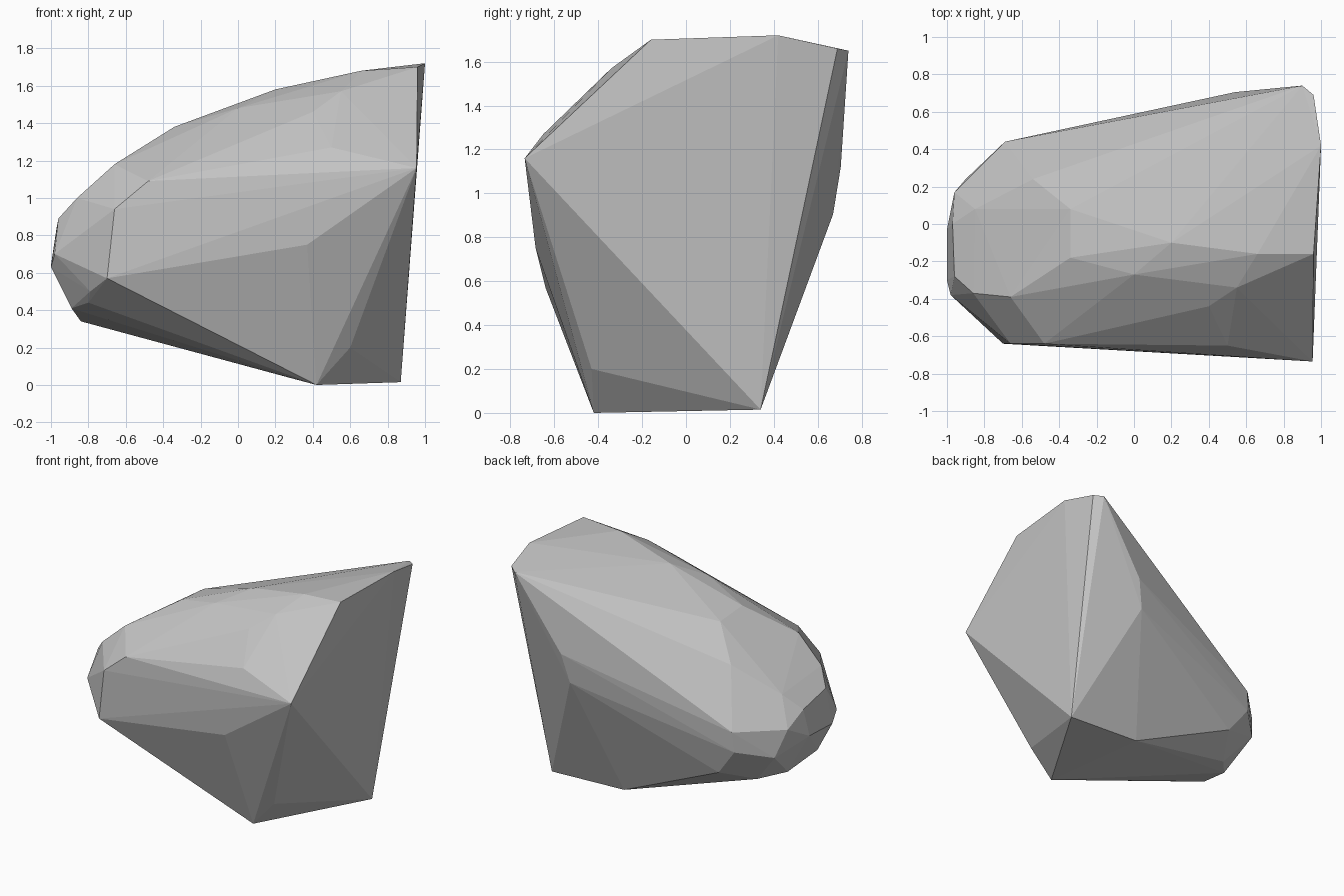
import bpy, bmesh

# Corner points of the boulder, grouped by region
wide_end = [(1, .42, 1.72), (.96, .69, 1.66), (.90, .74, 1.65), (.96, -.16, 1.70),
            (.955, -.735, 1.16), (.87, .34, .015)]
base = [(.42, -.42, 0), (.60, -.43, .20), (.27, .345, .04)]
back = [(.49, .67, .905), (.54, .705, 1.12)]
ridge = [(.66, -.16, 1.68), (.20, -.10, 1.58), (-.34, -.18, 1.38), (-.34, .08, 1.36),
         (0, -.27, 1.48), (.55, -.34, 1.57), (.40, -.44, 1.46), (.10, -.35, 1.44),
         (-.25, -.37, 1.31)]
front = [(.50, -.65, 1.27), (-.48, -.64, 1.09), (-.66, -.64, .94), (-.70, -.64, .57),
         (.37, -.685, .75), (-.57, -.48, 1.13)]
nose_top = [(-.66, -.39, 1.18), (-.86, -.37, 1.0), (-.96, -.28, .89), (-.97, 0, .84),
            (-.96, .17, .75), (-.85, .08, .95), (-.54, .24, 1.15), (-.71, .30, .85),
            (-.69, .44, .76)]
nose_low = [(-.98, -.38, .70), (-1, -.30, .63), (-1, -.03, .64), (-.70, .43, .61),
            (-.90, .24, .55), (-.89, -.28, .41), (-.84, 0, .34), (-.70, .16, .31),
            (-.55, .40, .41), (-.79, -.50, .50), (-.80, -.42, .44)]

# Faceted boulder: wrap a convex skin around the corners
bm = bmesh.new()
for p in wide_end + base + back + ridge + front + nose_top + nose_low:
    bm.verts.new(p)
hull = bmesh.ops.convex_hull(bm, input=bm.verts[:])
inside = {v for v in hull["geom_interior"] + hull["geom_unused"]
          if isinstance(v, bmesh.types.BMVert)}
bmesh.ops.delete(bm, geom=list(inside), context='VERTS')
bmesh.ops.recalc_face_normals(bm, faces=bm.faces[:])

mesh = bpy.data.meshes.new("boulder")
bm.to_mesh(mesh)
bm.free()

# Plain stone grey
stone = bpy.data.materials.new("stone grey")
stone.diffuse_color = (.55, .55, .55, 1)
mesh.materials.append(stone)
bpy.context.collection.objects.link(bpy.data.objects.new("boulder", mesh))
